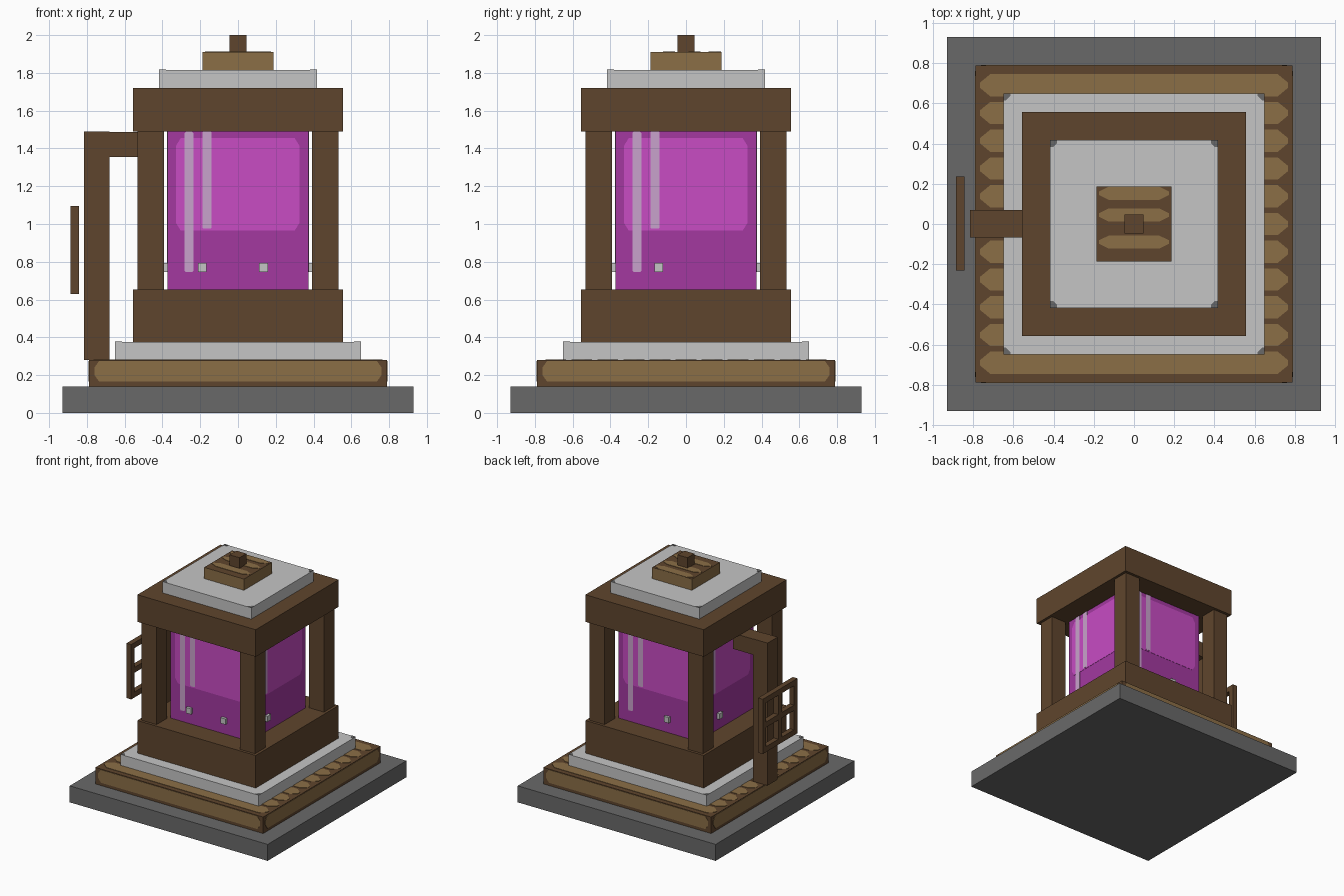
import bpy
import bmesh
from math import radians
from mathutils import Matrix, Vector

cube = bpy.data.objects.get("Cube")
if cube:
    bpy.data.objects.remove(cube, do_unlink=True)


def material(name, *rgb):
    """Flat colour given as 0-255 display values."""
    lin = [((c / 255 + 0.055) / 1.055) ** 2.4 for c in rgb] + [1]
    mat = bpy.data.materials.new(name)
    mat.use_nodes = True
    mat.diffuse_color = lin
    mat.node_tree.nodes["Principled BSDF"].inputs["Base Color"].default_value = lin
    return mat


STONE = material("dark_stone", 105, 105, 105)
PALE = material("pale_stone", 197, 197, 197)
DARK = material("dark_wood", 95, 69, 45)
LIGHT = material("light_wood", 139, 110, 70)
PURPLE = material("purple_glass", 163, 57, 160)
MAGENTA = material("magenta_liquid", 200, 76, 196)
SHINE = material("pale_shine", 201, 162, 204)


def finish(name, bm, *mats):
    mesh = bpy.data.meshes.new(name)
    bmesh.ops.recalc_face_normals(bm, faces=bm.faces)
    bm.to_mesh(mesh)
    bm.free()
    for mat in mats:
        mesh.materials.append(mat)
    obj = bpy.data.objects.new(name, mesh)
    bpy.context.collection.objects.link(obj)
    return obj


def add_box(bm, x, y, z):
    """Add a box given its (min, max) on each axis."""
    lo, hi = Vector((x[0], y[0], z[0])), Vector((x[1], y[1], z[1]))
    mat = Matrix.Translation((lo + hi) / 2) @ Matrix.Diagonal((*(hi - lo), 1))
    bmesh.ops.create_cube(bm, size=1, matrix=mat)


def box(name, x, y, z, mat):
    bm = bmesh.new()
    add_box(bm, x, y, z)
    return finish(name, bm, mat)


def slab(name, half, bottom, top, mat):
    return box(name, (-half, half), (-half, half), (bottom, top), mat)


def add_plate(bm, outline, matrix, thick):
    """Extrude a 2D outline along local z and place it."""
    face = bm.faces.new([bm.verts.new((u, v, 0)) for u, v in outline])
    made = bmesh.ops.extrude_face_region(bm, geom=[face])["geom"]
    raised = [g for g in made if isinstance(g, bmesh.types.BMVert)]
    bmesh.ops.translate(bm, verts=raised, vec=(0, 0, thick))
    bmesh.ops.transform(bm, matrix=matrix, verts=list(face.verts) + raised, space=Matrix())


def chamfered(u, v, cu, cv):
    """Rectangle outline with cut corners."""
    (a, b), (c, d) = u, v
    return [(a + cu, c), (b - cu, c), (b, c + cv), (b, d - cv),
            (b - cu, d), (a + cu, d), (a, d - cv), (a, c + cv)]


def side(k, dist):
    """Matrix for the k-th upright side, with local z pointing outward."""
    return (Matrix.Rotation(radians(90 * k), 4, 'Z') @ Matrix.Translation((0, -dist, 0))
            @ Matrix.Rotation(radians(90), 4, 'X'))


def four_sides(name, outline, dist, thick, mat):
    bm = bmesh.new()
    for k in range(4):
        add_plate(bm, outline, side(k, dist), thick)
    return finish(name, bm, mat)


def grain(name, rows, half, height, z):
    """Rows of pale wood boards painted on a top surface."""
    bm = bmesh.new()
    for y in rows:
        outline = chamfered((-half, half), (y - height, y + height), 0.05, height * 0.75)
        add_plate(bm, outline, Matrix.Translation((0, 0, z)), 0.003)
    return finish(name, bm, LIGHT)


def corner_marks(name, half, z, size):
    bm = bmesh.new()
    for k in range(4):
        outline = [(half - size, half), (half - size, half - size * 0.4),
                   (half - size * 0.4, half - size), (half, half - size), (half, half)]
        turn = Matrix.Rotation(radians(90 * k), 4, 'Z')
        add_plate(bm, outline, Matrix.Translation((0, 0, z)) @ turn, 0.002)
    return finish(name, bm, STONE)


# Stepped base
slab("base_slab", 0.93, 0, 0.14, STONE)
slab("wood_step", 0.788, 0.14, 0.28, DARK)
slab("pale_step", 0.65, 0.28, 0.375, PALE)
slab("lower_frame", 0.556, 0.375, 0.652, DARK)
grain("step_grain", [0.138 * i for i in range(-5, 6)], 0.765, 0.055, 0.28)
four_sides("step_side_grain", chamfered((-0.76, 0.76), (0.165, 0.275), 0.025, 0.035),
           0.788, 0.003, LIGHT)
corner_marks("pale_step_corners", 0.65, 0.375, 0.035)

# Corner posts
for sx, left in ((-1, "right"), (1, "left")):
    for sy, front in ((-1, "front"), (1, "back")):
        box(f"{front}_{left}_post", sorted((sx * 0.392, sx * 0.533)),
            sorted((sy * 0.392, sy * 0.533)), (0.65, 1.49), DARK)

# Glass tank with painted liquid and highlights
slab("glass_tank", 0.372, 0.65, 1.49, PURPLE)
four_sides("liquid_panel", chamfered((-0.328, 0.325), (0.965, 1.455), 0.025, 0.04),
           0.372, 0.002, MAGENTA)
four_sides("long_highlight", chamfered((-0.283, -0.236), (0.745, 1.49), 0.008, 0.008),
           0.372, 0.004, SHINE)
four_sides("short_highlight", chamfered((-0.188, -0.14), (0.975, 1.49), 0.005, 0.005),
           0.372, 0.004, SHINE)

# Small studs on the tank, as (side, offset)
bm = bmesh.new()
for k, u in ((0, -0.19), (0, 0.135), (1, -0.145), (2, 0.09), (3, -0.09)):
    stud = [(u - 0.023, 0.745), (u + 0.023, 0.745), (u + 0.023, 0.793), (u - 0.023, 0.793)]
    add_plate(bm, stud, side(k, 0.37), 0.024)
finish("tank_studs", bm, PALE)

# Stepped roof
slab("upper_frame", 0.556, 1.49, 1.72, DARK)
slab("pale_roof", 0.417, 1.72, 1.815, PALE)
corner_marks("pale_roof_corners", 0.417, 1.815, 0.035)
bm = bmesh.new()
add_box(bm, (-0.187, 0.187), (-0.187, 0.187), (1.815, 1.91))
cap = finish("roof_cap", bm, LIGHT, DARK)
for face in cap.data.polygons:
    face.material_index = 1 if face.normal.z > 0.5 else 0
grain("cap_grain", (-0.09, 0.045, 0.153), 0.175, 0.033, 1.91)
slab("roof_knob", 0.046, 1.91, 2.0, DARK)

# Side pipe: upright and the arm that runs under the upper frame
PIPE_Y = (-0.066, 0.07)
box("pipe_upright", (-0.815, -0.68), PIPE_Y, (0.28, 1.49), DARK)
box("pipe_arm", (-0.68, -0.49), PIPE_Y, (1.355, 1.488), DARK)

# Square valve wheel with a cross inside
bm = bmesh.new()
WHEEL_X, BAR = (-0.886, -0.842), 0.046
Y0, Y1, Z0, Z1 = -0.23, 0.235, 0.63, 1.095
for start in (Z0, (Z0 + Z1 - BAR) / 2, Z1 - BAR):
    add_box(bm, WHEEL_X, (Y0, Y1), (start, start + BAR))
for start in (Y0, (Y0 + Y1 - BAR) / 2, Y1 - BAR):
    add_box(bm, WHEEL_X, (start, start + BAR), (Z0, Z1))
finish("valve_wheel", bm, DARK)
